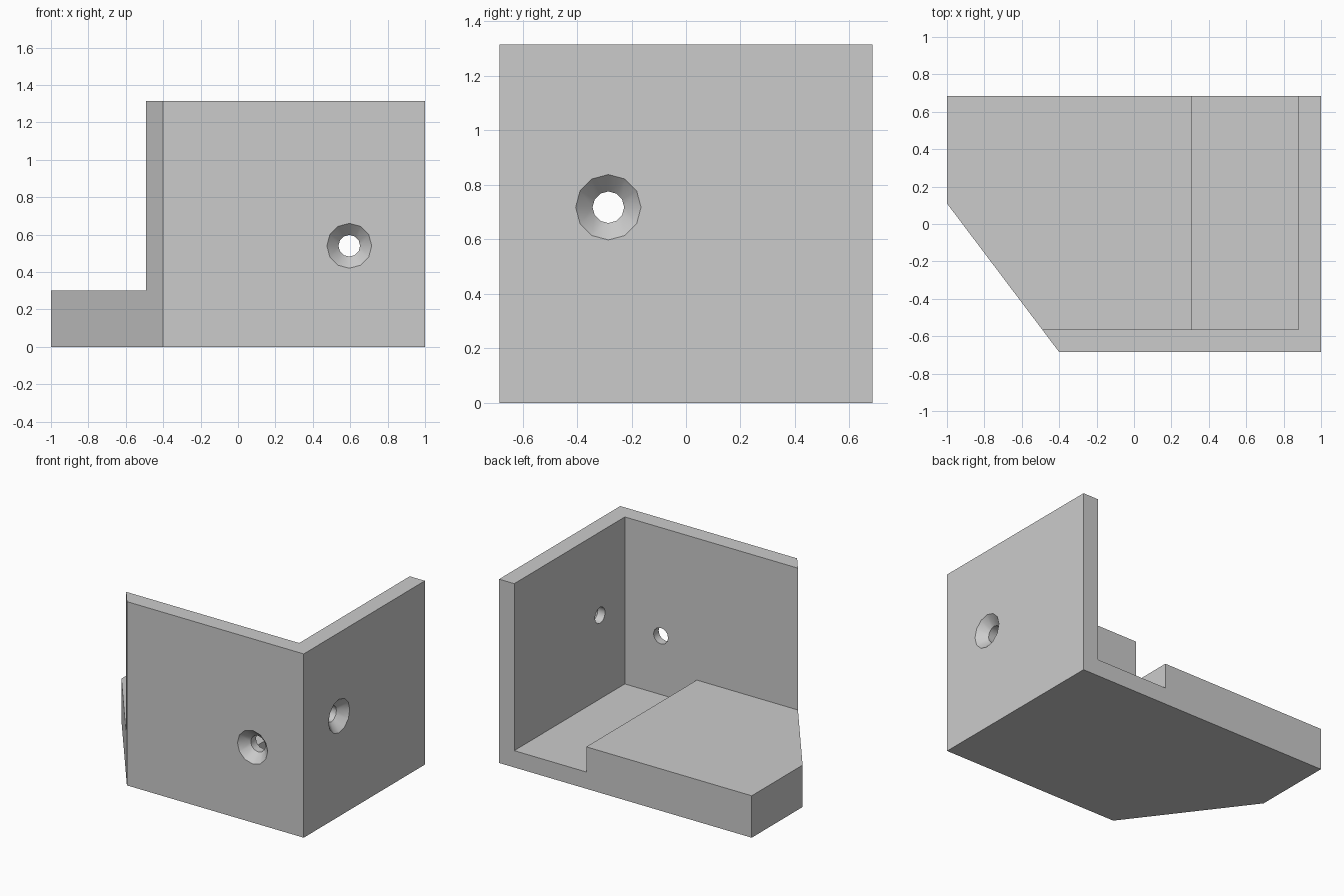
import bpy, bmesh, math
from mathutils import Vector

cube = bpy.data.objects.get("Cube")
if cube:
    bpy.data.objects.remove(cube, do_unlink=True)

HEIGHT = 1.315
WALL = 0.12
FRONT, BACK = -0.685, 0.685
UP = Vector((0, 0, 1))

grey = bpy.data.materials.new("plain grey")
grey.use_nodes = True
grey.diffuse_color = (0.6, 0.6, 0.6, 1)
grey.node_tree.nodes["Principled BSDF"].inputs["Base Color"].default_value = (0.6, 0.6, 0.6, 1)


def loft(name, rings):
    """Closed solid skinned through equal-sized rings of points."""
    bm = bmesh.new()
    loops = [[bm.verts.new(p) for p in ring] for ring in rings]
    n = len(loops[0])
    for a, b in zip(loops, loops[1:]):
        for i in range(n):
            j = (i + 1) % n
            bm.faces.new((a[i], a[j], b[j], b[i]))
    bm.faces.new(loops[0])
    bm.faces.new(loops[-1])
    bmesh.ops.recalc_face_normals(bm, faces=bm.faces)
    mesh = bpy.data.meshes.new(name)
    bm.to_mesh(mesh)
    bm.free()
    mesh.materials.append(grey)
    obj = bpy.data.objects.new(name, mesh)
    bpy.context.collection.objects.link(obj)
    return obj


def countersunk_hole(name, centre, inward, side):
    """Twelve-sided countersink that narrows to a straight bore."""
    centre, inward, side = Vector(centre), Vector(inward), Vector(side)
    rings = []
    for depth, radius in ((-0.01, 0.13), (0.062, 0.058), (0.2, 0.058)):
        angles = [math.tau * i / 12 for i in range(12)]
        rings.append([centre + inward * depth
                      + (side * math.cos(a) + UP * math.sin(a)) * radius for a in angles])
    return loft(name, rings)


# Solid block with one chamfered corner
outline = [(-1, BACK), (1, BACK), (1, FRONT), (-0.4, FRONT), (-1, 0.11)]
bracket = loft("corner_bracket", [[(x, y, z) for x, y in outline] for z in (0, HEIGHT)])

# Stepped hollow that leaves the walls, thin floor and raised base
step = [(-1.2, 0.3), (0.31, 0.3), (0.31, WALL), (1 - WALL, WALL), (1 - WALL, 1.5), (-1.2, 1.5)]
hollow = loft("hollow_cutter", [[(x, y, z) for x, z in step] for y in (FRONT + WALL, 1)])

# Screw holes through the front and right-hand walls
front_hole = countersunk_hole("front_hole_cutter", (0.595, FRONT, 0.54), (0, 1, 0), (1, 0, 0))
side_hole = countersunk_hole("side_hole_cutter", (1, -0.285, 0.718), (-1, 0, 0), (0, 1, 0))

bpy.ops.object.select_all(action="DESELECT")
bracket.select_set(True)
bpy.context.view_layer.objects.active = bracket
for cutter in (hollow, front_hole, side_hole):
    cutter.hide_render = True
    mod = bracket.modifiers.new(cutter.name, "BOOLEAN")
    mod.operation = "DIFFERENCE"
    mod.solver = "EXACT"
    mod.object = cutter
    bpy.ops.object.modifier_apply(modifier=mod.name)
    bpy.data.objects.remove(cutter, do_unlink=True)

bpy.ops.object.shade_smooth_by_angle(angle=math.radians(35))
